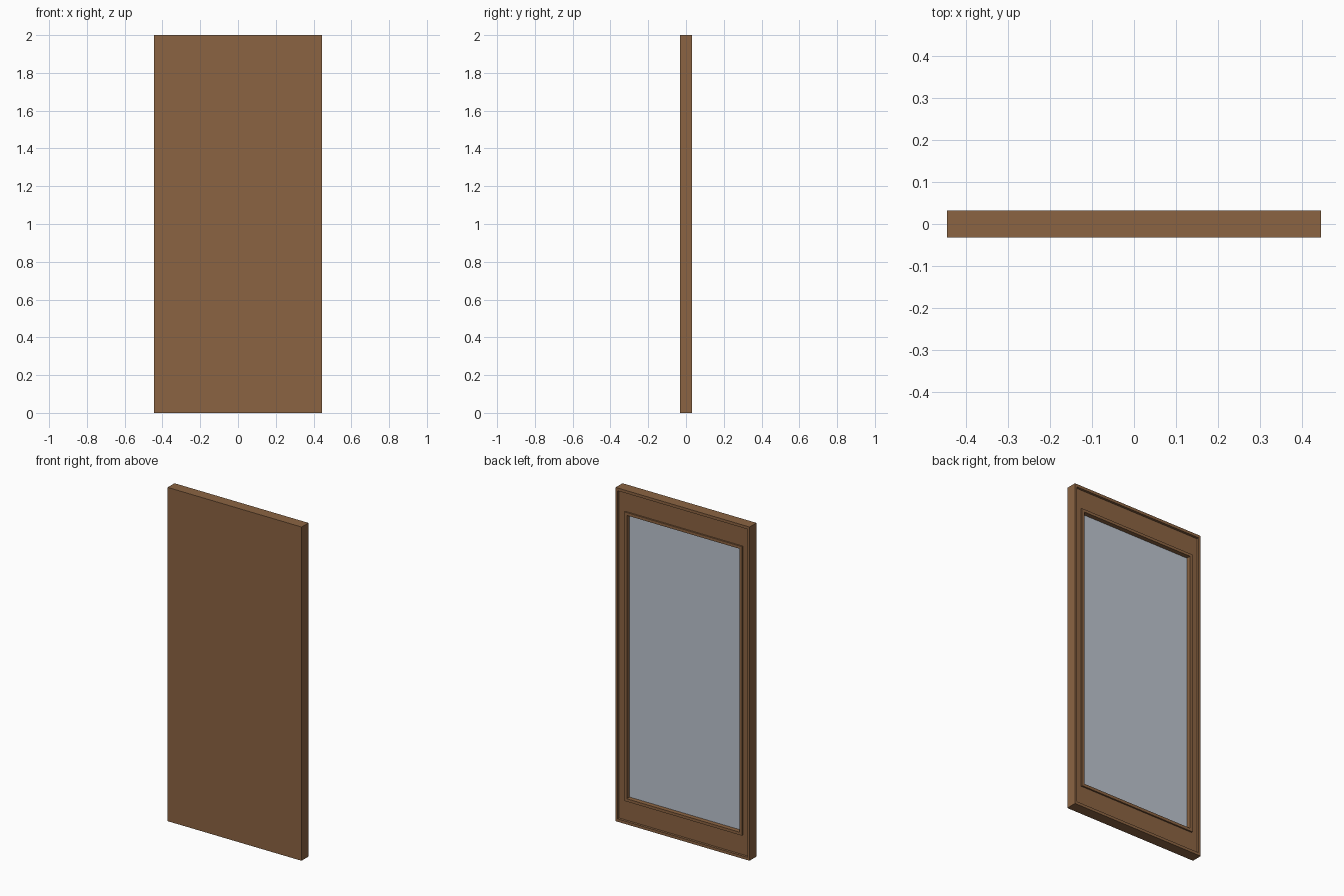
import bpy, bmesh

if "Cube" in bpy.data.objects:
    bpy.data.objects.remove(bpy.data.objects["Cube"])

W, H, T = 0.888, 2.0, 0.065      # overall size
BACK = T / 2                     # detailed side faces +y


def material(name, rgb):
    m = bpy.data.materials.new(name)
    m.diffuse_color = (*rgb, 1)
    m.use_nodes = True
    m.node_tree.nodes["Principled BSDF"].inputs["Base Color"].default_value = m.diffuse_color
    return m


wood = material("brown wood", (0.26, 0.127, 0.055))
silver = material("silver glass", (0.51, 0.56, 0.63))


def rect(bm, mx, mz, depth):
    """Rectangle loop, inset mx / mz from the outline, sunk below the back face."""
    x, y = W / 2 - mx, BACK - depth
    return [bm.verts.new(p) for p in
            ((-x, y, mz), (x, y, mz), (x, y, H - mz), (-x, y, H - mz))]


def finish(bm, name, mat):
    bmesh.ops.recalc_face_normals(bm, faces=bm.faces)
    me = bpy.data.meshes.new(name)
    bm.to_mesh(me)
    bm.free()
    me.materials.append(mat)
    ob = bpy.data.objects.new(name, me)
    bpy.context.collection.objects.link(ob)
    return ob


# Frame: flat front board, outer rim, sunken border, raised bead, glass recess
profile = [(0, 0, T), (0, 0, 0), (0.014, 0.017, 0), (0.014, 0.017, 0.014),
           (0.054, 0.134, 0.014), (0.054, 0.134, 0.005),
           (0.071, 0.151, 0.005), (0.071, 0.151, 0.036)]
bm = bmesh.new()
loops = [rect(bm, *p) for p in profile]
for a, b in zip(loops, loops[1:]):
    for i in range(4):
        j = (i + 1) % 4
        bm.faces.new((a[i], a[j], b[j], b[i]))
bm.faces.new(loops[0])
bm.faces.new(loops[-1])
finish(bm, "mirror_frame", wood)

# Mirror pane lying in the recess
bm = bmesh.new()
bmesh.ops.create_cube(bm, size=1)
bmesh.ops.scale(bm, vec=(W - 0.142, 0.004, H - 0.302), verts=bm.verts)
bmesh.ops.translate(bm, vec=(0, BACK - 0.034, H / 2), verts=bm.verts)
finish(bm, "mirror_pane", silver)
